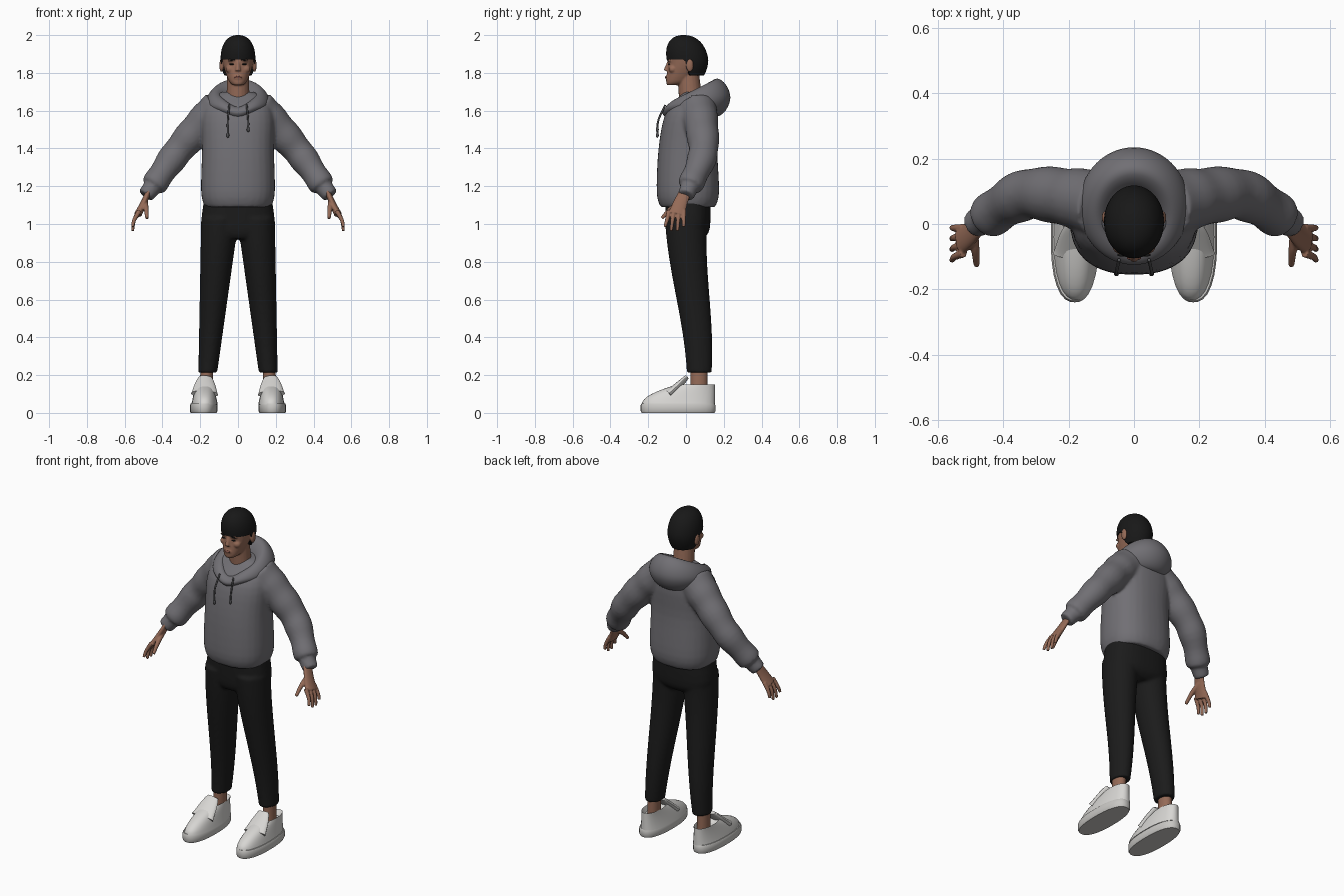
import bpy
import bmesh
from math import sin, cos, pi
from mathutils import Vector, Matrix

cube = bpy.data.objects.get("Cube")
if cube:
    bpy.data.objects.remove(cube, do_unlink=True)


def material(name, red, green, blue):
    mat = bpy.data.materials.new(name)
    mat.use_nodes = True
    mat.diffuse_color = (red, green, blue, 1)
    shader = mat.node_tree.nodes["Principled BSDF"]
    shader.inputs["Base Color"].default_value = mat.diffuse_color
    return mat


SKIN = material("warm_brown_skin", .3, .145, .095)
LIP = material("lip_brown", .22, .085, .065)
HAIR = material("black_hair", .009, .009, .009)
HOODIE = material("grey_fleece", .165, .16, .175)
CORD = material("dark_grey_cord", .08, .08, .085)
PANTS = material("black_cloth", .011, .011, .011)
SHOE = material("white_leather", .68, .67, .65)
SOLE = material("off_white_rubber", .58, .57, .55)


def blend(start, end, t):
    return start + (end - start) * t


def smooth_path(points, sub=4):
    """Catmull-Rom curve through tuples of any length."""
    last, out = len(points) - 1, []
    for i in range(last):
        p, q, r, s = (Vector(points[min(max(i + k, 0), last)]) for k in (-1, 0, 1, 2))
        for step in range(sub):
            t = step / sub
            out.append(q + t / 2 * (r - p + t * (2 * p - 5 * q + 4 * r - s + t * (3 * (q - r) + s - p))))
    return out + [Vector(points[last])]


def skin_rows(bm, rows, closed=False):
    """Joins rows of points into a tube, capped at both ends unless closed."""
    loops = [[bm.verts.new(point) for point in row] for row in rows]
    for i in range(0 if closed else 1, len(loops)):
        low, high = loops[i - 1], loops[i]
        for j in range(len(low)):
            bm.faces.new((low[j - 1], low[j], high[j], high[j - 1]))
    if not closed:
        bm.faces.new(loops[0])
        bm.faces.new(loops[-1])


def ring(centre, u, v, power=2, count=32):
    """Superellipse around centre with half axes u and v."""
    row = []
    for k in range(count):
        c, s = cos(2 * pi * k / count), sin(2 * pi * k / count)
        reach = (abs(c) ** power + abs(s) ** power) ** (-1 / power)
        row.append(Vector(centre) + (u * c + v * s) * reach)
    return row


def stack(bm, rings, x=0, power=2):
    """Level rings (y, z, half width, half depth) from bottom to top."""
    skin_rows(bm, [ring((x, y, z), Vector((wide, 0, 0)), Vector((0, deep, 0)), power)
                   for y, z, wide, deep in rings])


def tube(bm, path, start, end, side=1, flat=1, gather=0):
    """Tapered limb along a path; flat thins it, gather wrinkles its far end."""
    path = [Vector((x * side, y, z)) for x, y, z in smooth_path(path, 8)]
    last, rows = len(path) - 1, []
    for i, centre in enumerate(path):
        t = i / last
        along = (path[min(i + 1, last)] - path[max(i - 1, 0)]).normalized()
        u = Vector((0, 1, 0)).cross(along).normalized()
        radius = blend(start, end, t) * (1 + gather * t * sin(9 * pi * t))
        rows.append(ring(centre, u * radius * flat, along.cross(u) * radius, count=20))
    skin_rows(bm, rows)


def ball(bm, centre, size):
    place = Matrix.Translation(centre) @ Matrix.Diagonal((*size, 1))
    bmesh.ops.create_uvsphere(bm, u_segments=20, v_segments=12, radius=1, matrix=place)


def finish(bm, name, mat, voxel=0):
    """Makes the object; a voxel size fuses its volumes into one soft surface."""
    bmesh.ops.recalc_face_normals(bm, faces=bm.faces)
    mesh = bpy.data.meshes.new(name)
    bm.to_mesh(mesh)
    bm.free()
    mesh.materials.append(mat)
    part = bpy.data.objects.new(name, mesh)
    bpy.context.collection.objects.link(part)
    if voxel:
        fuse = part.modifiers.new("fuse", 'REMESH')
        fuse.mode, fuse.voxel_size, fuse.use_smooth_shade = 'VOXEL', voxel, True
        soften = part.modifiers.new("soften", 'SMOOTH')
        soften.factor, soften.iterations = .5, 4
    else:
        bpy.ops.object.select_all(action='DESELECT')
        part.select_set(True)
        bpy.context.view_layer.objects.active = part
        bpy.ops.object.shade_smooth_by_angle(angle=.8)


# Head with neck, nose, chin, cheeks, brow ridge and ears
bm = bmesh.new()
stack(bm, smooth_path([(-.07, 1.735, .025, .03), (-.04, 1.76, .05, .065), (0, 1.85, .08, .095),
                       (0, 1.92, .08, .095), (0, 1.98, .04, .05)]), power=2.2)
tube(bm, [(0, .03, 1.6), (0, .01, 1.82)], .065, .055)
tube(bm, [(0, -.09, 1.86), (0, -.105, 1.81)], .008, .015)
ball(bm, (0, -.097, 1.775), (.026, .012, .014))
for side in (1, -1):
    ball(bm, (.087 * side, .02, 1.84), (.012, .02, .036))
    ball(bm, (.04 * side, -.07, 1.82), (.026, .022, .022))
    ball(bm, (.03 * side, -.083, 1.866), (.026, .016, .008))
finish(bm, "head", SKIN, .0045)

# Eyes, brows and mouth
bm = bmesh.new()
for side in (1, -1):
    ball(bm, (.033 * side, -.09, 1.846), (.014, .005, .004))
    ball(bm, (.033 * side, -.095, 1.868), (.019, .005, .004))
finish(bm, "eyes_and_brows", HAIR)
bm = bmesh.new()
ball(bm, (0, -.105, 1.777), (.022, .006, .006))
finish(bm, "lips", LIP)

# Short hair: dome whose hairline drops behind the ears
bm = bmesh.new()
rows = []
temple, crown, columns, levels = 1.87, 2, 64, 16
for level in range(-1, levels + 1):
    row = []
    for k in range(columns):
        x, y = sin(2 * pi * k / columns), -cos(2 * pi * k / columns)
        behind = min(max(y * 3 + .5, 0), 1)
        hairline = temple - .085 * behind * behind * (3 - 2 * behind)
        z = blend(hairline, crown, sin(max(level, 0) / levels * pi / 2) * .9999)
        rise = (z - temple) / (crown - temple)
        reach = (1 - rise ** 2.3) ** (1 / 2.3) if rise > 0 else 1 - rise * rise / 2
        if level < 0:
            reach *= .86
        row.append((.092 * reach * x, .11 * reach * y + .008 - .02 * max(rise, 0), z))
    rows.append(row)
skin_rows(bm, rows)
finish(bm, "hair", HAIR)

# Hoodie body with sleeves and cuffs
bm = bmesh.new()
stack(bm, smooth_path([(.01, 1.09, .175, .145), (.01, 1.17, .195, .165), (.01, 1.4, .19, .155),
                       (.03, 1.58, .19, .14), (.05, 1.67, .14, .09), (.05, 1.7, .08, .06)]), power=2.4)
wrist = (.45, .02, 1.2)
for side in (1, -1):
    tube(bm, [(.1, .06, 1.61), (.19, .08, 1.53), (.33, .09, 1.37), wrist], .105, .064, side, gather=.06)
    tube(bm, [wrist, (.49, 0, 1.15)], .05, .043, side)
finish(bm, "hoodie_body", HOODIE, .01)

# Hood lying open on the shoulders, swept around the neck and growing to the back
bm = bmesh.new()
rows = []
for k in range(columns):
    x, y = sin(2 * pi * k / columns), -cos(2 * pi * k / columns)
    back = (1 + y) / 2
    notch = .025 * max(-y, 0) ** 8
    centre = Vector((.115 * x, blend(-.09, .165, back), blend(1.615, 1.67, back) - notch))
    outward = Vector((x, y, 0)) * blend(.035, .07, back)
    upward = Vector((0, 0, blend(.03, .1, back)))
    rows.append(ring(centre, outward, upward, power=1.7))
skin_rows(bm, rows, closed=True)
finish(bm, "hood", HOODIE)

# Drawstrings with knotted ends
for side, end, label in ((1, 1.5, "left"), (-1, 1.47, "right")):
    bm = bmesh.new()
    knot = (.054, -.152, end)
    tube(bm, [(.046, -.11, 1.63), (.054, -.146, 1.55), knot], .005, .005, side)
    ball(bm, (knot[0] * side, knot[1], end), (.008, .008, .014))
    finish(bm, label + "_drawstring", CORD)

# Trousers: seat and two tapered legs that sweep back below the knee
bm = bmesh.new()
stack(bm, smooth_path([(0, .92, .1, .085), (.01, .97, .19, .115), (.01, 1.13, .18, .12)]), power=2.5)
for side in (1, -1):
    rows = []
    for step in range(25):
        t = step / 24
        centre = (blend(.095, .16, t) * side, .07 * sin(t * pi / 2) ** 2, blend(1.03, .213, t))
        wide, deep = blend(.1, .05, t), blend(.112, .066, t)
        rows.append(ring(centre, Vector((wide, 0, 0)), Vector((0, deep, 0))))
    skin_rows(bm, rows)
finish(bm, "trousers", PANTS, .009)

for side, label in ((1, "left_"), (-1, "right_")):
    # Hand: palm, four fingers and thumb
    bm = bmesh.new()
    tube(bm, [(.47, 0, 1.18), (.5, -.03, 1.11), (.53, -.05, 1.05)], .03, .046, side, flat=.45)
    for finger in range(4):
        t = finger / 3
        root, tip = blend(-.09, -.012, t), blend(-.112, -.012, t)
        tube(bm, [(.522, root, 1.07), (.55, (root + tip) / 2, 1.02),
                  (.558, tip, .985 - .025 * sin(pi * t))], .013, .008, side)
    tube(bm, [(.494, -.02, 1.12), (.486, -.08, 1.08), (.482, -.128, 1.03)], .017, .009, side)
    finish(bm, label + "hand", SKIN, .004)

    # Ankle
    bm = bmesh.new()
    tube(bm, [(.17, .068, .06), (.165, .068, .24)], .045, .045, side, flat=.75)
    finish(bm, label + "ankle", SKIN)

    # Sole
    bm = bmesh.new()
    stack(bm, [(-.042, z, .073 - inset, .198 - inset)
               for z, inset in ((0, .005), (.01, 0), (.04, 0), (.05, .005))], .182 * side, 2.4)
    finish(bm, label + "sole", SOLE)

    # Shoe upper: the toe slopes back to a collar that turns inwards
    bm = bmesh.new()
    heel, levels_up = .153, 8
    rings = []
    for step in range(levels_up + 1):
        t = step / levels_up
        toe = blend(-.234, -.044, t * t)
        rings.append(((heel + toe) / 2, blend(.045, .15, t), blend(.07, .047, t), (heel - toe) / 2))
    rings.append((.06, .12, .035, .07))
    stack(bm, rings, .177 * side, 2.3)
    finish(bm, label + "shoe_upper", SHOE)

    # Tongue
    bm = bmesh.new()
    tube(bm, [(.177, -.09, .1), (.174, -.03, .155), (.17, .005, .19)], .024, .011, side, flat=3)
    finish(bm, label + "shoe_tongue", SHOE)
